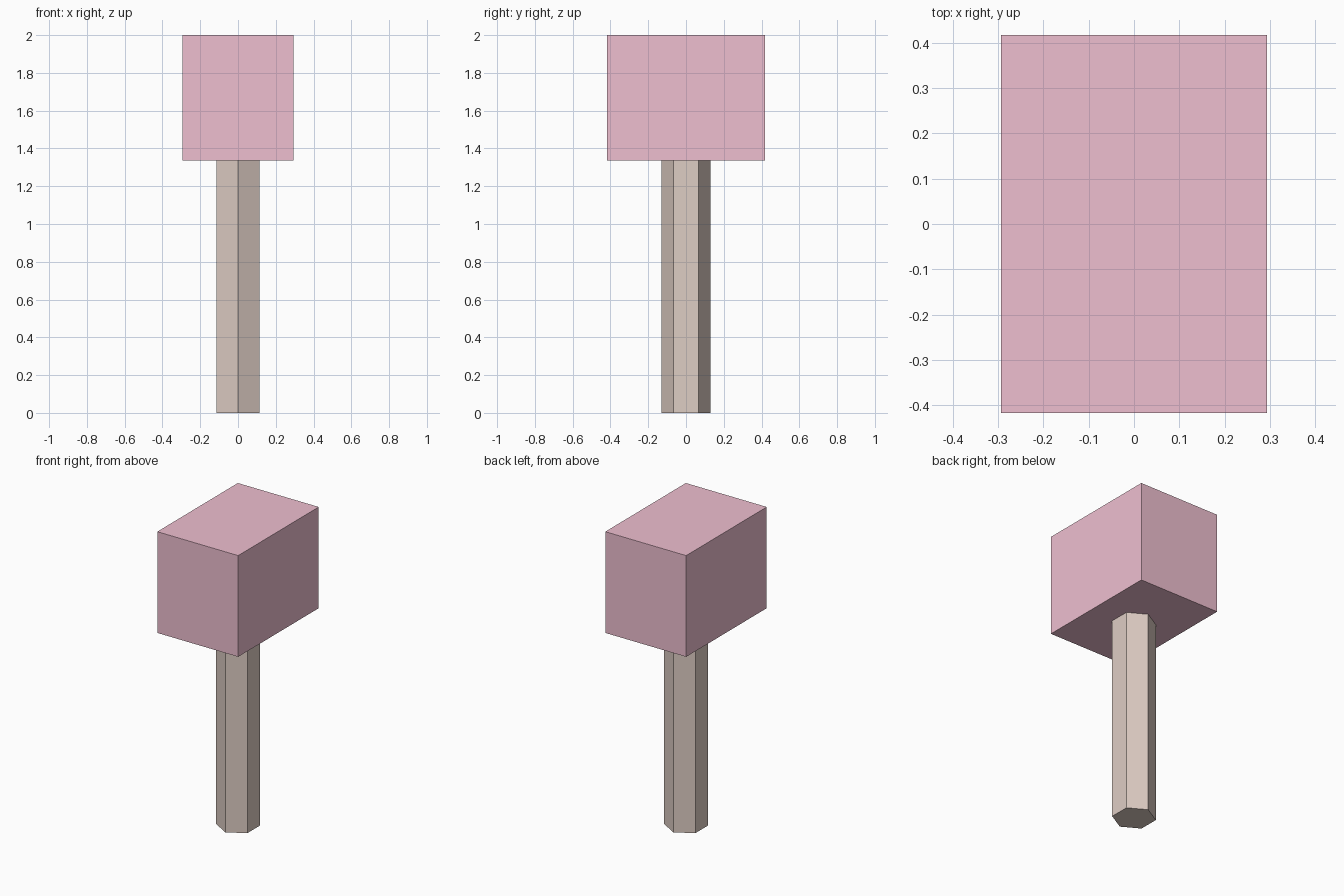
import bpy

if "Cube" in bpy.data.objects:
    bpy.data.objects.remove(bpy.data.objects["Cube"])

HEAD_BOTTOM, TOP = 1.337, 2.0


def paint(obj, name, color):
    mat = bpy.data.materials.new(name)
    mat.diffuse_color = color
    mat.use_nodes = True
    mat.node_tree.nodes["Principled BSDF"].inputs["Base Color"].default_value = mat.diffuse_color
    obj.data.materials.append(mat)


# Hexagonal handle, corners pointing to front and back
bpy.ops.mesh.primitive_cylinder_add(
    vertices=6, radius=0.131, depth=HEAD_BOTTOM, location=(0, 0, HEAD_BOTTOM / 2))
handle = bpy.context.object
handle.name = "handle"
paint(handle, "wood", (0.73, 0.61, 0.55, 1))

# Block head, longest along y
bpy.ops.mesh.primitive_cube_add(size=1, location=(0, 0, (HEAD_BOTTOM + TOP) / 2))
head = bpy.context.object
head.name = "mallet_head"
head.scale = (0.586, 0.834, TOP - HEAD_BOTTOM)
bpy.ops.object.transform_apply(location=False, rotation=False, scale=True)
paint(head, "pink", (0.86, 0.52, 0.63, 1))
